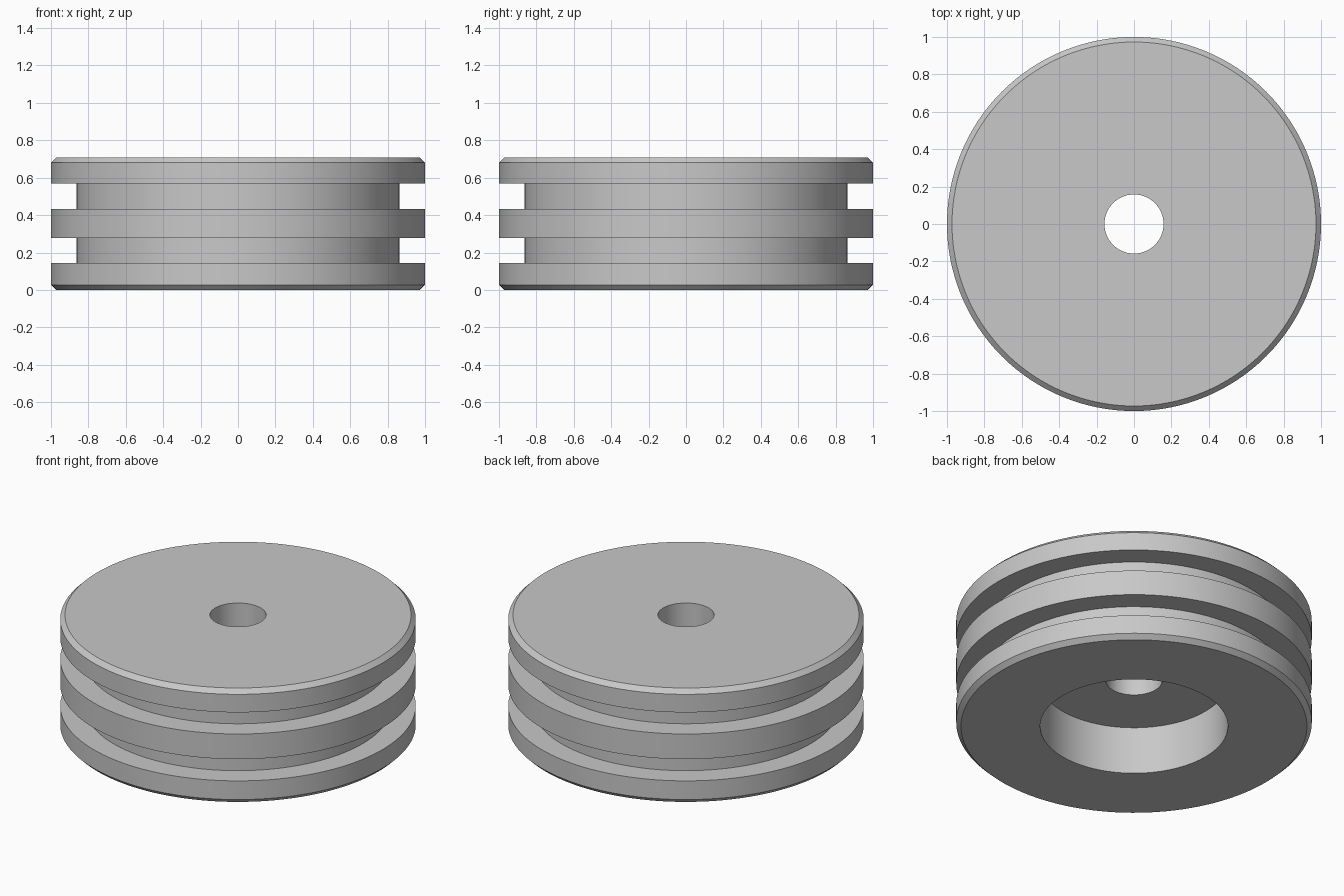
import bpy, bmesh, math

cube = bpy.data.objects.get("Cube")
if cube:
    bpy.data.objects.remove(cube, do_unlink=True)

# Plain grey metal
grey = bpy.data.materials.new("grey metal")
grey.use_nodes = True
colour = (0.58, 0.58, 0.58, 1)
grey.diffuse_color = colour
grey.node_tree.nodes["Principled BSDF"].inputs["Base Color"].default_value = colour

SIDES = 128
HEIGHT, RIM, GROOVE, CHAMFER = 0.707, 1.0, 0.864, 0.027
BORE, RECESS, RECESS_DEPTH = 0.158, 0.528, 0.295

# Closed half-section (radius, height): underside, grooved rim, top, bore, recess
profile = [(RECESS, 0), (RIM - CHAMFER, 0), (RIM, CHAMFER)]
for low, high in ((0.143, 0.278), (0.434, 0.568)):
    profile += [(RIM, low), (GROOVE, low), (GROOVE, high), (RIM, high)]
profile += [(RIM, HEIGHT - CHAMFER), (RIM - CHAMFER, HEIGHT),
            (BORE, HEIGHT), (BORE, RECESS_DEPTH), (RECESS, RECESS_DEPTH)]

# Revolve the section around z
bm = bmesh.new()
verts = [bm.verts.new((r, 0, z)) for r, z in profile]
edges = [bm.edges.new((a, b)) for a, b in zip(verts, verts[1:] + verts[:1])]
bmesh.ops.spin(bm, geom=verts + edges, cent=(0, 0, 0), axis=(0, 0, 1),
               angle=math.tau, steps=SIDES, use_merge=True)
bmesh.ops.remove_doubles(bm, verts=bm.verts, dist=1e-5)
bmesh.ops.recalc_face_normals(bm, faces=bm.faces)

mesh = bpy.data.meshes.new("grooved_wheel")
bm.to_mesh(mesh)
bm.free()
mesh.materials.append(grey)
wheel = bpy.data.objects.new("grooved_wheel", mesh)
bpy.context.collection.objects.link(wheel)

# Smooth round walls, crisp rims
bpy.ops.object.select_all(action="DESELECT")
wheel.select_set(True)
bpy.context.view_layer.objects.active = wheel
bpy.ops.object.shade_smooth_by_angle(angle=math.radians(30))
